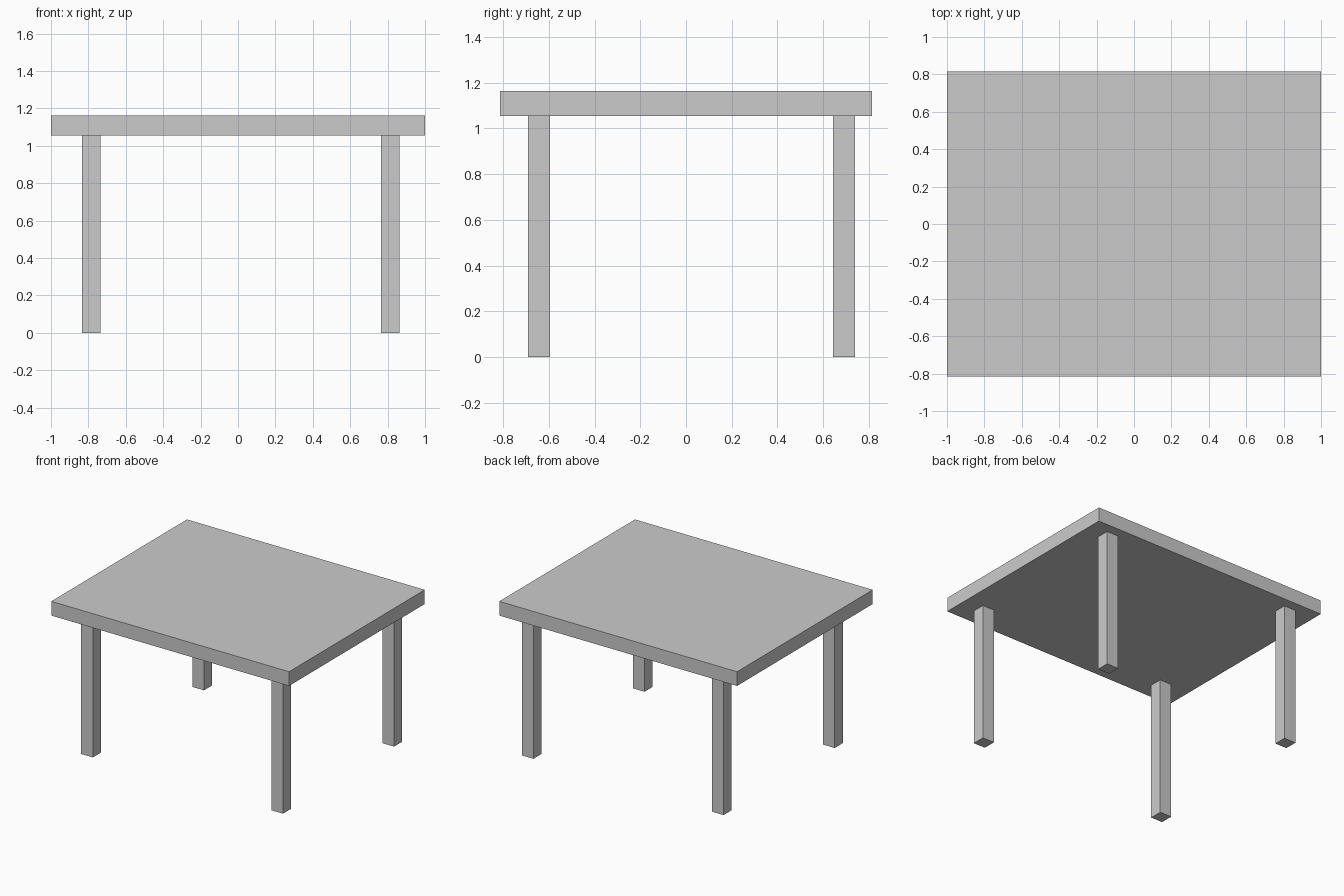
import bpy

if "Cube" in bpy.data.objects:
    bpy.data.objects.remove(bpy.data.objects["Cube"])


def box(name, x, y, z):
    """Add a box spanning the given (min, max) ranges."""
    spans = (x, y, z)
    bpy.ops.mesh.primitive_cube_add(size=1, location=[(a + b) / 2 for a, b in spans])
    obj = bpy.context.object
    obj.name = name
    obj.scale = [b - a for a, b in spans]
    bpy.ops.object.transform_apply(location=False, rotation=False, scale=True)
    return obj


TOP_Z = 1.163
UNDERSIDE_Z = 1.055

# Table top
box("table_top", (-1, 1), (-0.815, 0.815), (UNDERSIDE_Z, TOP_Z))

# Four square legs, set slightly off centre under the top
leg_x = {"left": (-0.834, -0.736), "right": (0.765, 0.863)}
leg_y = {"front": (-0.692, -0.595), "back": (0.643, 0.740)}
for depth, y in leg_y.items():
    for side, x in leg_x.items():
        box(f"{depth}_{side}_leg", x, y, (0, UNDERSIDE_Z))
